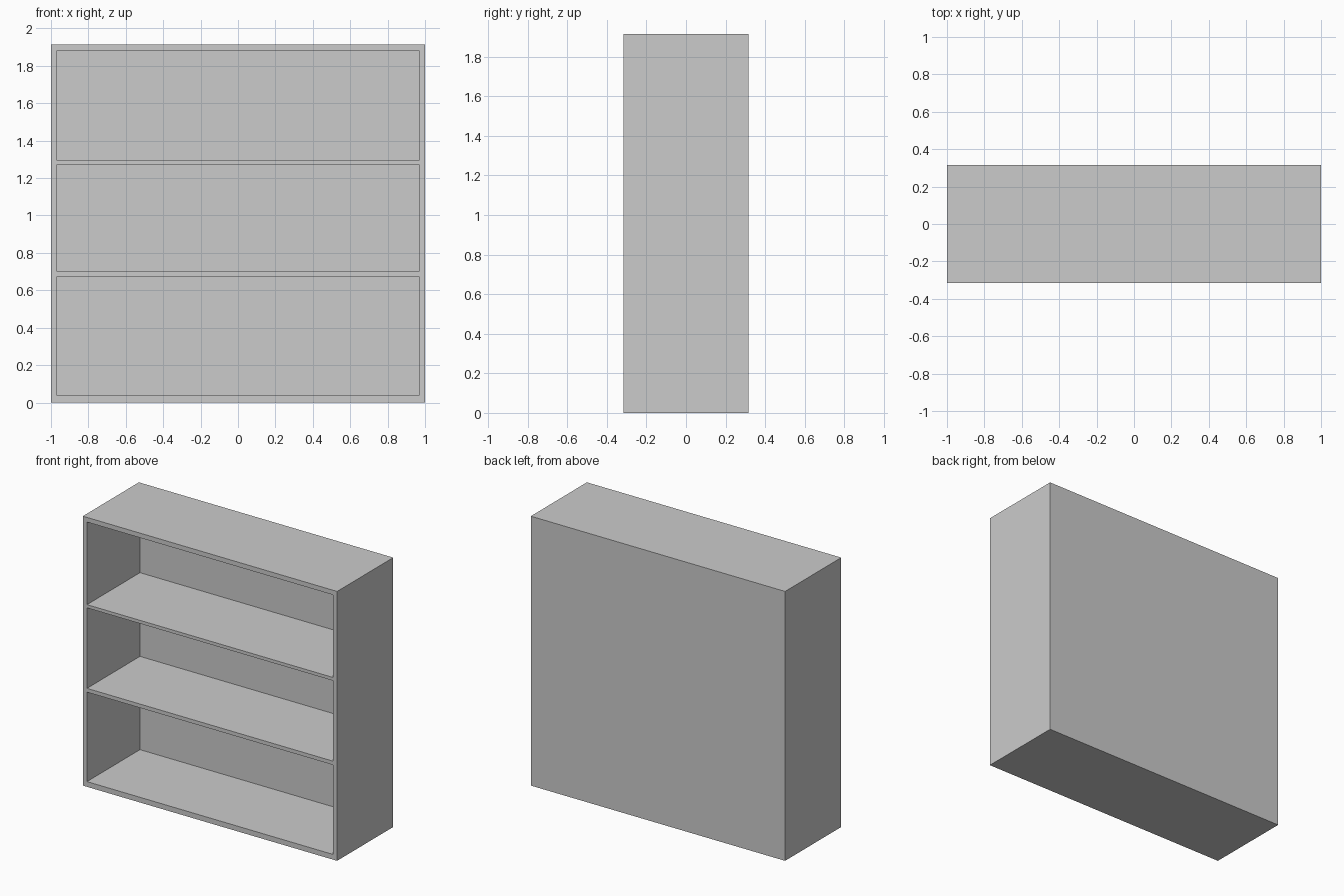
import bpy

if "Cube" in bpy.data.objects:
    bpy.data.objects.remove(bpy.data.objects["Cube"])

WIDTH, DEPTH, HEIGHT = 2.0, 0.63, 1.915
INNER_X = 0.967          # half width of the openings
BACK = 0.035             # back panel thickness
OPENINGS = [(0.037, 0.673), (0.70, 1.272), (1.295, 1.882)]  # bottom, top


def box(name, lo, hi):
    """Axis-aligned box between two corners."""
    centre = [(a + b) / 2 for a, b in zip(lo, hi)]
    bpy.ops.mesh.primitive_cube_add(size=1, location=centre)
    ob = bpy.context.object
    ob.name = name
    ob.scale = [b - a for a, b in zip(lo, hi)]
    bpy.ops.object.transform_apply(location=True, rotation=False, scale=True)
    return ob


# Solid cabinet body
body = box("bookcase_body", (-WIDTH / 2, -DEPTH / 2, 0),
           (WIDTH / 2, DEPTH / 2, HEIGHT))

# Hollow out each compartment, leaving sides, shelves and back panel
for i, (z0, z1) in enumerate(OPENINGS):
    cutter = box(f"compartment_cutter_{i + 1}", (-INNER_X, -DEPTH, z0),
                 (INNER_X, DEPTH / 2 - BACK, z1))
    cutter.hide_render = True
    mod = body.modifiers.new("compartment", 'BOOLEAN')
    mod.operation = 'DIFFERENCE'
    mod.solver = 'EXACT'
    mod.object = cutter
    bpy.context.view_layer.objects.active = body
    bpy.ops.object.modifier_apply(modifier=mod.name)
    bpy.data.objects.remove(cutter, do_unlink=True)
